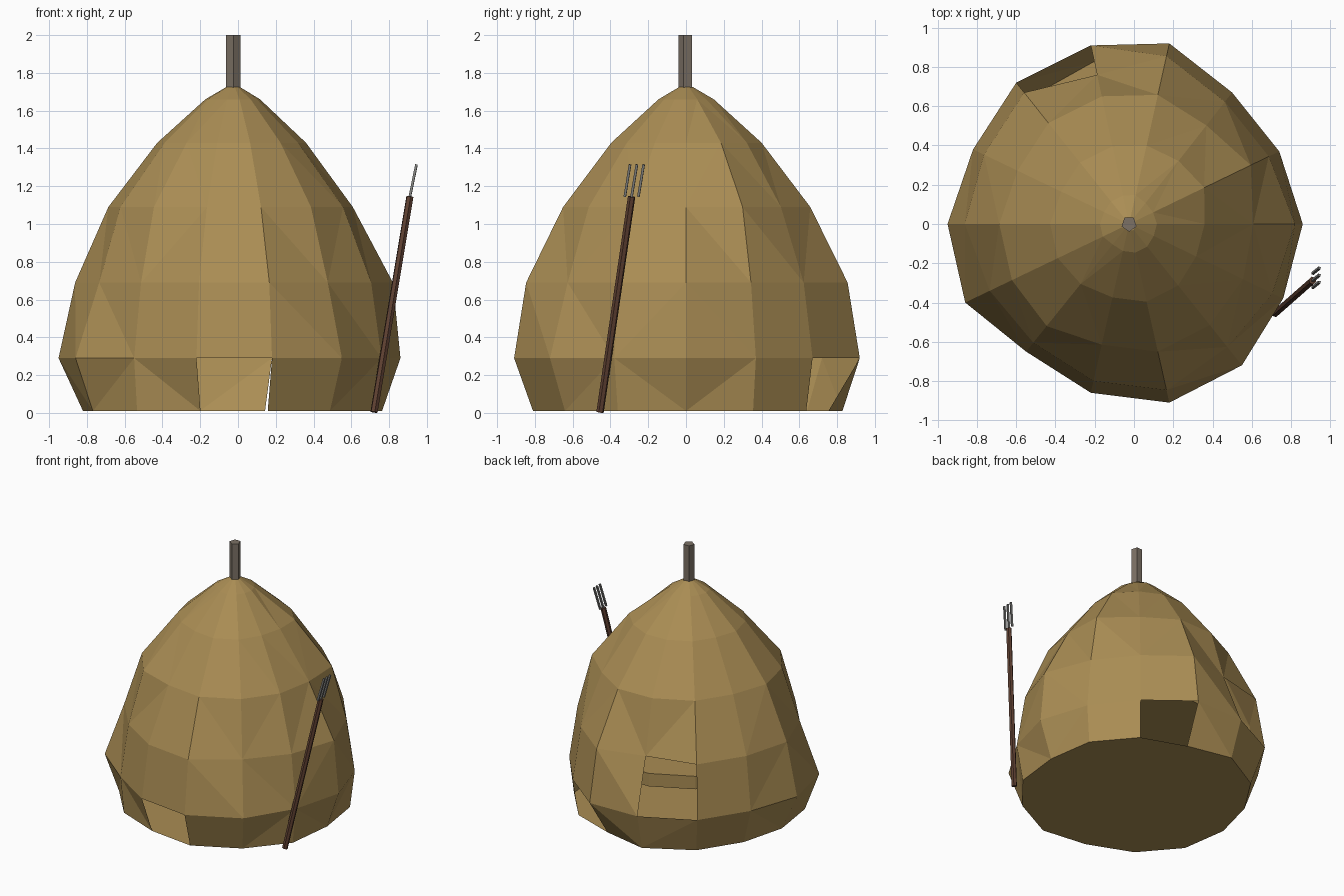
import bpy, bmesh
from mathutils import Vector

cube = bpy.data.objects.get("Cube")
if cube:
    bpy.data.objects.remove(cube)


def material(name, rgb):
    m = bpy.data.materials.new(name)
    m.use_nodes = True
    m.diffuse_color = (*rgb, 1)
    bsdf = next(n for n in m.node_tree.nodes if n.type == 'BSDF_PRINCIPLED')
    bsdf.inputs["Base Color"].default_value = (*rgb, 1)
    bsdf.inputs["Roughness"].default_value = 0.9
    return m


HAY = material("straw", (0.40, 0.265, 0.088))
POST = material("weathered wood", (0.20, 0.165, 0.13))
SHAFT = material("dark wood", (0.115, 0.052, 0.032))
IRON = material("iron", (0.22, 0.22, 0.21))


def finish(name, bm, mat):
    mesh = bpy.data.meshes.new(name)
    bm.to_mesh(mesh)
    bm.free()
    mesh.materials.append(mat)
    ob = bpy.data.objects.new(name, mesh)
    bpy.context.collection.objects.link(ob)
    return ob


def rod(name, a, b, radius, sides, mat):
    """Straight prism between two points."""
    a, b = Vector(a), Vector(b)
    bm = bmesh.new()
    bmesh.ops.create_cone(bm, cap_ends=True, segments=sides, radius1=radius,
                          radius2=radius, depth=(b - a).length)
    ob = finish(name, bm, mat)
    ob.location = (a + b) / 2
    ob.rotation_mode = 'QUATERNION'
    ob.rotation_quaternion = (b - a).to_track_quat('Z', 'Y')
    return ob


# Uneven outline of the stack, scaled up through rings of height and width
outline = [(0.86, 0), (0.74, 0.37), (0.50, 0.67), (0.18, 0.92), (-0.22, 0.91),
           (-0.60, 0.72), (-0.82, 0.38), (-0.95, 0), (-0.86, -0.40),
           (-0.55, -0.65), (-0.22, -0.86), (0.18, -0.91), (0.55, -0.72), (0.76, -0.38)]
levels = [(0.01, 0.89), (0.29, 1), (0.69, 0.93), (1.09, 0.715),
          (1.43, 0.435), (1.66, 0.16), (1.725, 0.04)]
centre = Vector((-0.025, 0))

# Bulges and dents: (ring, corner) -> scale
uneven = {(0, 1): 0.96, (0, 2): 0.95, (0, 3): 0.82, (0, 4): 0.91, (0, 7): 0.86,
          (0, 9): 0.97, (0, 13): 0.95,
          (2, 0): 0.955, (2, 4): 0.835, (2, 7): 0.905, (2, 8): 0.85, (2, 12): 0.87,
          (3, 1): 0.81, (3, 2): 0.75, (3, 9): 0.80, (3, 13): 0.74,
          (4, 1): 0.50, (4, 2): 0.48, (4, 9): 0.47}
openings = {(0, 10), (0, 2), (1, 4)}


def ring(bm, z, scales):
    verts = []
    for p, s in zip(outline, scales):
        xy = centre + (Vector(p) - centre) * s
        verts.append(bm.verts.new((xy.x, xy.y, z)))
    return verts


def shell(name, levels, uneven, openings):
    """Closed stack of rings with some wall panels left open."""
    bm = bmesh.new()
    n = len(outline)
    rings = [ring(bm, z, [uneven.get((k, i), s) for i in range(n)])
             for k, (z, s) in enumerate(levels)]
    walls = []
    for k in range(len(levels) - 1):
        for i in range(n):
            if (k, i) not in openings:
                j = (i + 1) % n
                walls.append(bm.faces.new((rings[k][i], rings[k][j],
                                           rings[k + 1][j], rings[k + 1][i])))
    bm.faces.new(reversed(rings[0]))
    bm.faces.new(rings[-1])
    bmesh.ops.triangulate(bm, faces=walls)
    return finish(name, bm, HAY)


shell("haystack", levels, uneven, openings)

# Packed layer inside, seen through the openings
shell("inner_layer", [(0.43, 0.77), (0.53, 0.77)], {}, set())

# Post rising from the top
rod("centre_post", (-0.025, 0, 1.6), (-0.025, 0, 2), 0.04, 5, POST)

# Pitchfork leaning on the stack
foot, head = Vector((0.72, -0.455, 0.004)), Vector((0.91, -0.288, 1.145))
rod("fork_shaft", foot, head, 0.02, 6, SHAFT)
spread = Vector((0, 0.036, 0))
reach = Vector((0.035, 0.028, 0.17))
for label, side in (("right", -1), ("middle", 0), ("left", 1)):
    base = head + spread * side
    rod(f"fork_tine_{label}", base, base + reach, 0.009, 4, IRON)
